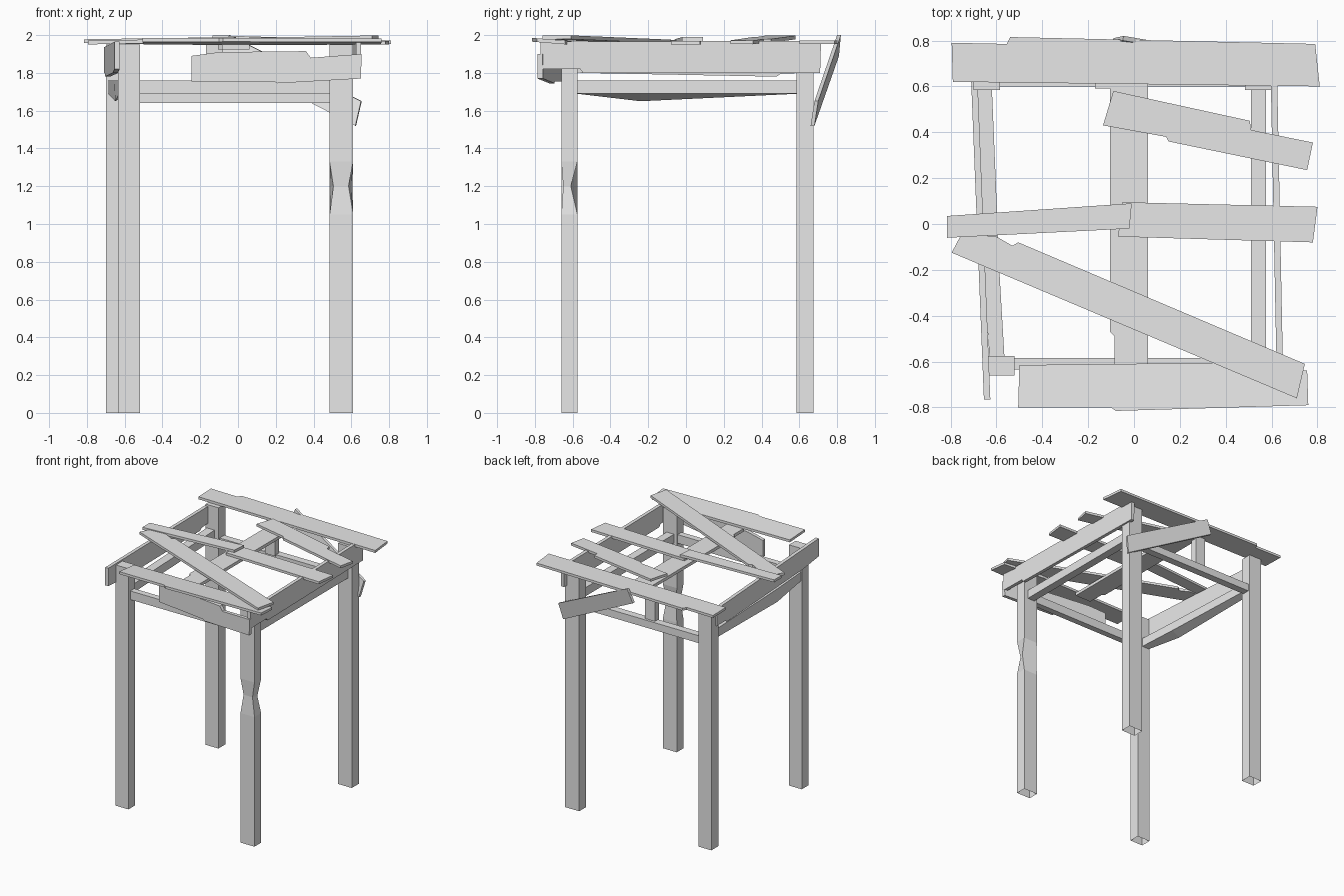
import bpy
import bmesh
from mathutils import Vector

if "Cube" in bpy.data.objects:
    bpy.data.objects.remove(bpy.data.objects["Cube"], do_unlink=True)

# One grey wood colour for everything
wood = bpy.data.materials.new("grey_wood")
wood.use_nodes = True
grey = (0.8, 0.8, 0.8, 1)
wood.diffuse_color = grey
wood.node_tree.nodes["Principled BSDF"].inputs["Base Color"].default_value = grey


def finish(name, bm):
    bmesh.ops.recalc_face_normals(bm, faces=bm.faces[:])
    mesh = bpy.data.meshes.new(name)
    bm.to_mesh(mesh)
    bm.free()
    mesh.materials.append(wood)
    obj = bpy.data.objects.new(name, mesh)
    bpy.context.scene.collection.objects.link(obj)
    return obj


def slab(name, outline, place, offset):
    """Extrude a flat outline, placed in space by a function, along an offset."""
    bm = bmesh.new()
    face = bm.faces.new([bm.verts.new(place(*p)) for p in outline])
    new = bmesh.ops.extrude_face_region(bm, geom=[face], use_keep_orig=True)["geom"]
    moved = [g for g in new if isinstance(g, bmesh.types.BMVert)]
    bmesh.ops.translate(bm, verts=moved, vec=Vector(offset))
    return finish(name, bm)


def loft(name, sections, open_start=False):
    """Join a row of four-cornered cross-sections into one beam."""
    bm = bmesh.new()
    rings = [[bm.verts.new(p) for p in s] for s in sections]
    for a, b in zip(rings, rings[1:]):
        for i in range(4):
            j = (i + 1) % 4
            bm.faces.new((a[i], a[j], b[j], b[i]))
    if not open_start:
        bm.faces.new(rings[0])
    bm.faces.new(rings[-1])
    return finish(name, bm)


def level(x0, x1, y0, y1, z):
    return [(x0, y0, z), (x1, y0, z), (x1, y1, z), (x0, y1, z)]


def upright(x0, x1, y, z0, z1):
    return [(x0, y, z0), (x1, y, z0), (x1, y, z1), (x0, y, z1)]


# Legs, open underneath
top = 1.95
leg_spots = {
    "front_right_leg": (-0.635, -0.52, -0.66, -0.575),
    "back_right_leg": (-0.70, -0.585, 0.585, 0.675),
    "back_left_leg": (0.485, 0.61, 0.585, 0.675),
}
for name, spot in leg_spots.items():
    loft(name, [level(*spot, 0), level(*spot, top)], True)

# Chipped leg with a worn waist
spot = (0.485, 0.61, -0.66, -0.575)
waist = [(0.505, -0.65, 1.2), (0.585, -0.65, 1.2),
         (0.6, -0.61, 1.2), (0.49, -0.575, 1.2)]
loft("front_left_leg", [level(*spot, 0), level(*spot, 1.05), waist,
                        level(*spot, 1.33), level(*spot, top)], True)

# Rails between the legs
for name, x0, x1, y0, y1, z0, z1 in (
        ("front_rail", -0.53, 0.49, -0.635, -0.585, 1.69, 1.76),
        ("back_rail", -0.59, 0.49, 0.6, 0.66, 1.64, 1.7),
        ("left_rail", 0.51, 0.575, -0.58, 0.59, 1.69, 1.76),
        ("back_post", -0.17, -0.08, 0.59, 0.64, 1.69, top)):
    loft(name, [level(x0, x1, y0, y1, z0), level(x0, x1, y0, y1, z1)])

# Sagging rail, bent down along its outer edge
sag = upright(-0.655, -0.585, -0.24, 1.69, 1.76)
sag[0] = (-0.65, -0.24, 1.65)
loft("right_rail", [upright(-0.63, -0.565, -0.58, 1.69, 1.76), sag,
                    upright(-0.69, -0.62, 0.6, 1.69, 1.76)])

# Centre beam under the top boards
slab("centre_beam",
     [(-0.105, 0.62), (0.06, 0.62), (0.06, -0.62), (-0.085, -0.62),
      (-0.085, -0.49), (-0.105, -0.47)],
     lambda x, y: (x, y, 1.95), (0, 0, -0.025))

# Broken boards of the top: outline and upper surface height
boards = {
    "back_board": ([(-0.795, 0.79), (-0.555, 0.785), (-0.54, 0.815), (0.79, 0.785),
                    (0.81, 0.6), (-0.79, 0.62)],
                   lambda x, y: 1.972),
    "front_board": ([(-0.5, -0.615), (0.4, -0.605), (0.755, -0.64), (0.76, -0.79),
                     (-0.08, -0.815), (-0.1, -0.8), (-0.505, -0.8)],
                    lambda x, y: 1.92 - 0.08 * y),
    "diagonal_board": ([(-0.795, -0.125), (-0.75, -0.04), (-0.6, -0.055),
                        (-0.53, -0.095), (-0.505, -0.08), (0.745, -0.61),
                        (0.71, -0.76)],
                       lambda x, y: 1.985 + 0.018 * x),
    "middle_right_board": ([(-0.815, 0.035), (-0.01, 0.09), (-0.02, -0.02),
                            (-0.815, -0.06)],
                           lambda x, y: 1.99 + 0.015 * x),
    "middle_left_board": ([(-0.05, 0.095), (0.8, 0.075), (0.78, -0.08),
                           (-0.07, -0.055)],
                          lambda x, y: 1.97),
    "slanted_board": ([(-0.09, 0.58), (0.505, 0.45), (0.51, 0.41), (0.78, 0.355),
                       (0.755, 0.235), (0.15, 0.36), (0.14, 0.38), (-0.135, 0.43)],
                      lambda x, y: 1.995 - 0.03 * x),
}
for name, (outline, height) in boards.items():
    slab(name, outline, lambda x, y: (x, y, height(x, y)), (0, 0, -0.02))

# Side aprons, slightly skewed
slab("left_apron",
     [(-0.77, 1.965), (0.715, 1.97), (0.71, 1.8), (-0.545, 1.8),
      (-0.56, 1.82), (-0.77, 1.82)],
     lambda y, z: (0.637 - 0.02 * y, y, z), (-0.028, 0, 0))
slab("right_apron",
     [(-0.765, 1.965), (0.62, 1.935), (0.62, 1.8), (0.5, 1.795),
      (0.48, 1.78), (-0.55, 1.8), (-0.765, 1.82)],
     lambda y, z: (-0.685 - 0.04 * y, y, z), (0.028, 0, 0))

# Front apron, swung out at one end
slab("front_apron",
     [(-0.245, 1.89), (-0.1, 1.91), (0.36, 1.915), (0.385, 1.88), (0.655, 1.9),
      (0.65, 1.77), (0.21, 1.745), (0.19, 1.755), (-0.245, 1.755)],
     lambda x, z: (x, -0.695 - 0.14 * x, z), (0, 0.028, 0))

# Loose brace hanging off the back
slab("loose_brace",
     [(0.625, 0.68, 1.52), (0.655, 0.7, 1.65), (-0.045, 0.82, 2), (-0.09, 0.81, 1.89)],
     lambda x, y, z: (x, y, z), (-0.004, -0.02, 0))
